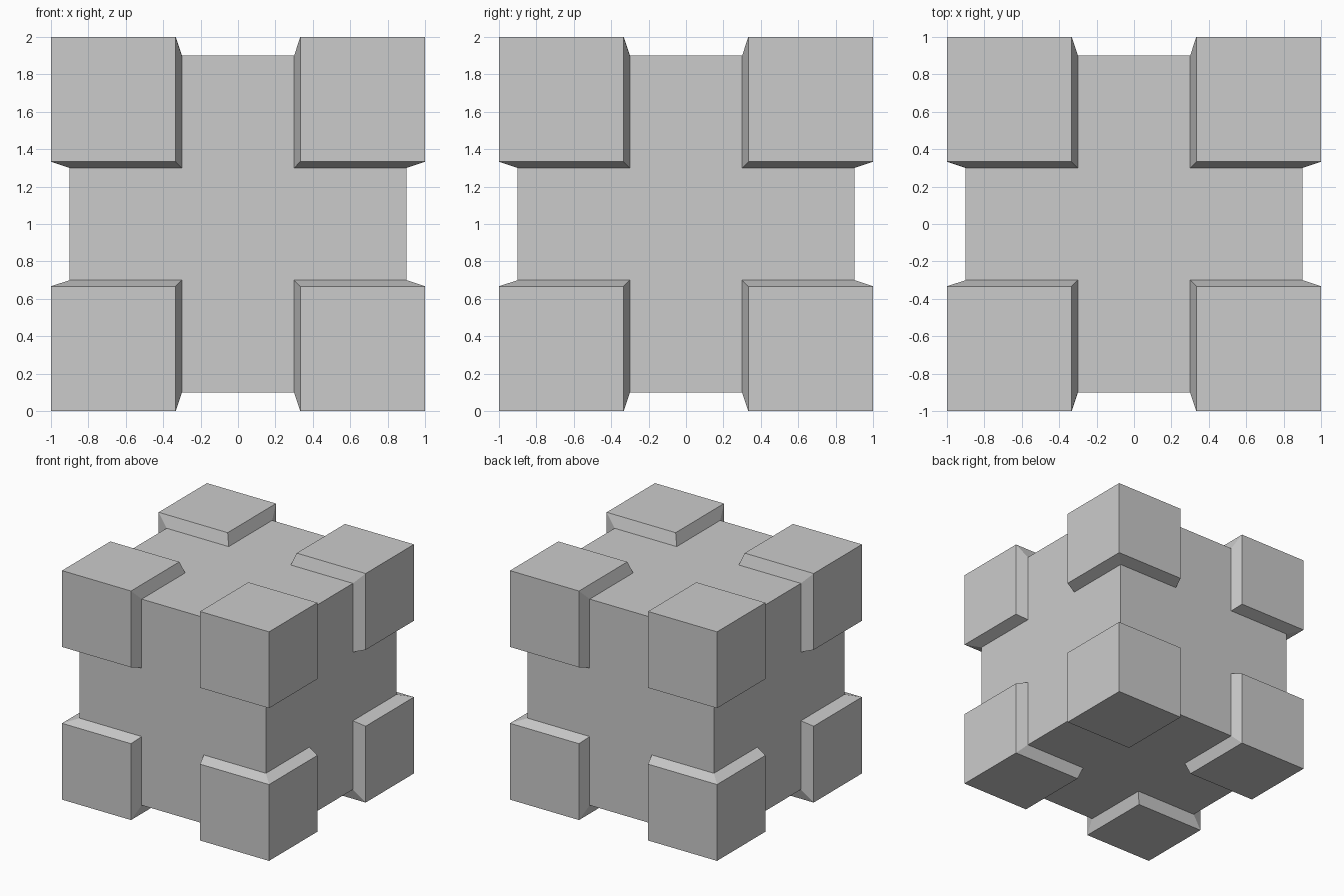
import bpy, bmesh
from mathutils import Vector

if "Cube" in bpy.data.objects:
    bpy.data.objects.remove(bpy.data.objects["Cube"])

INNER = 0.9  # the recessed core is 0.9 of the full size

bm = bmesh.new()

# Core cube, each side divided 3 x 3
bmesh.ops.create_cube(bm, size=2 * INNER)
bmesh.ops.subdivide_edges(bm, edges=bm.edges[:], cuts=2, use_grid_fill=True)

# The three faces around each corner form one raised block
corners = [f for f in bm.faces
           if all(abs(c) > 0.5 for c in f.calc_center_median())]
result = bmesh.ops.extrude_face_region(bm, geom=corners)
raised = [g for g in result["geom"] if isinstance(g, bmesh.types.BMVert)]
bmesh.ops.scale(bm, vec=Vector((1, 1, 1)) / INNER, verts=raised)

# Remove any faces left hidden under the blocks
hidden = [f for f in corners if f.is_valid]
if hidden:
    bmesh.ops.delete(bm, geom=hidden, context='FACES')

bmesh.ops.recalc_face_normals(bm, faces=bm.faces[:])
bmesh.ops.translate(bm, vec=(0, 0, 1), verts=bm.verts[:])

mesh = bpy.data.meshes.new("corner_block_cube")
bm.to_mesh(mesh)
bm.free()
bpy.context.collection.objects.link(bpy.data.objects.new("corner_block_cube", mesh))
